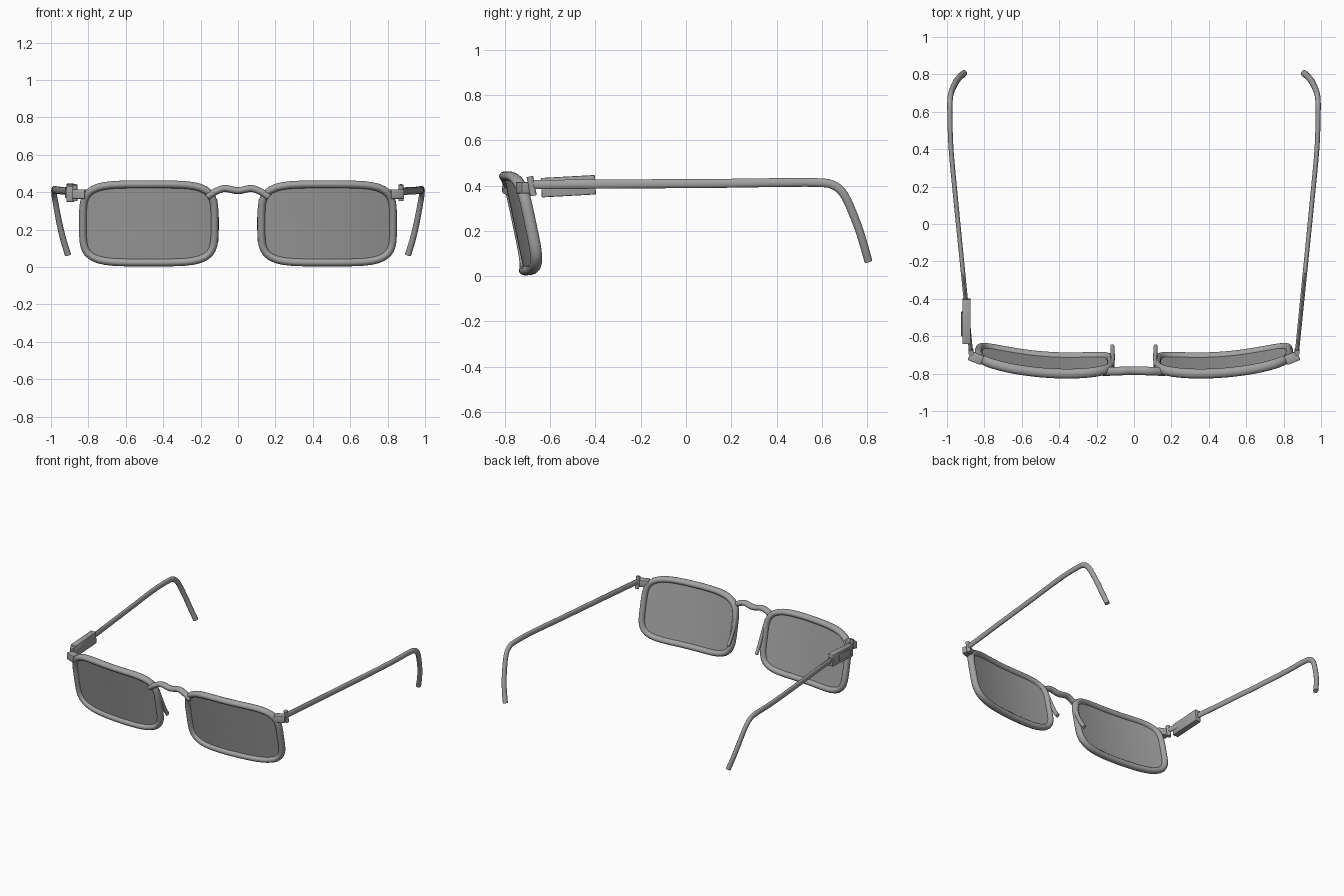
import bpy, bmesh, math
from mathutils import Vector, Matrix

if "Cube" in bpy.data.objects:
    bpy.data.objects.remove(bpy.data.objects["Cube"], do_unlink=True)

grey = bpy.data.materials.new("plain grey")
grey.use_nodes = True
GREY = (0.36, 0.36, 0.36, 1)
grey.diffuse_color = GREY
grey.node_tree.nodes["Principled BSDF"].inputs["Base Color"].default_value = GREY

X, Y = Vector((1, 0, 0)), Vector((0, 1, 0))


def finish(name, bm, angle=40):
    bmesh.ops.recalc_face_normals(bm, faces=bm.faces)
    mesh = bpy.data.meshes.new(name)
    bm.to_mesh(mesh)
    bm.free()
    mesh.materials.append(grey)
    obj = bpy.data.objects.new(name, mesh)
    bpy.context.collection.objects.link(obj)
    bpy.ops.object.select_all(action="DESELECT")
    obj.select_set(True)
    bpy.context.view_layer.objects.active = obj
    bpy.ops.object.shade_smooth_by_angle(angle=math.radians(angle))
    return obj


def smooth_path(points, steps=5):
    # Catmull-Rom curve through the points
    p = [Vector(q) for q in points]
    p = [2 * p[0] - p[1]] + p + [2 * p[-1] - p[-2]]
    out = []
    for a, b, c, d in zip(p, p[1:], p[2:], p[3:]):
        for i in range(steps):
            t = i / steps
            out.append(0.5 * (2 * b + (c - a) * t + (2 * a - 5 * b + 4 * c - d) * t ** 2
                              + (3 * b - a - 3 * c + d) * t ** 3))
    return out + [p[-2]]


def sweep(name, path, ref, start, end=None, closed=False, sides=14):
    # elliptical tube; each size is (half width along ref, half width across it)
    bm = bmesh.new()
    n = len(path)
    start, end = Vector(start), Vector(end or start)
    rings = []
    for i, p in enumerate(path):
        after = path[(i + 1) % n] if closed else path[min(i + 1, n - 1)]
        before = path[i - 1] if closed else path[max(i - 1, 0)]
        tangent = (after - before).normalized()
        side = (ref - tangent * ref.dot(tangent)).normalized()
        up = tangent.cross(side)
        w, h = start.lerp(end, i / (n - 1))
        angles = [math.tau * k / sides for k in range(sides)]
        rings.append([bm.verts.new(p + side * w * math.cos(a) + up * h * math.sin(a))
                      for a in angles])
    for i in range(n if closed else n - 1):
        r, s = rings[i], rings[(i + 1) % n]
        for k in range(sides):
            j = (k + 1) % sides
            bm.faces.new((r[k], r[j], s[j], s[k]))
    if not closed:
        bm.faces.new(rings[0])
        bm.faces.new(rings[-1])
    return finish(name, bm)


def box(name, center, size, turn, bevel=0.005):
    bm = bmesh.new()
    bmesh.ops.create_cube(bm, size=1)
    bmesh.ops.scale(bm, vec=size, verts=bm.verts)
    bmesh.ops.bevel(bm, geom=bm.edges[:], offset=bevel, segments=2, affect="EDGES", profile=0.5)
    bmesh.ops.transform(bm, matrix=Matrix.Translation(center) @ turn, verts=bm.verts)
    return finish(name, bm)


def front_surface(x, z):
    # wrapped and tilted sheet on which rims and lenses lie
    return -0.80 + 0.30 * (x - 0.35) ** 2 + 0.21 * (0.44 - z)


def outline(sx, scale=1.0, count=72, push=0.0):
    # rounded rectangle on the front sheet
    pts = []
    for i in range(count):
        a = math.tau * i / count
        c, s = math.cos(a), math.sin(a)
        r = scale / (abs(c) ** 4.5 + abs(s) ** 4.5) ** (1 / 4.5)
        x, z = 0.477 + 0.352 * r * c, 0.233 + 0.209 * r * s
        pts.append(Vector((sx * x, front_surface(x, z) + push, z)))
    return pts


def lens(name, sx):
    bm = bmesh.new()
    edges = []
    for push in (-0.004, 0.004):
        rings = [[bm.verts.new(p) for p in outline(sx, k / 6, push=push)] for k in range(1, 7)]
        bm.faces.new(rings[0])
        for r, s in zip(rings, rings[1:]):
            for k in range(len(r)):
                bm.faces.new((r[k - 1], r[k], s[k], s[k - 1]))
        edges.append(rings[-1])
    r, s = edges
    for k in range(len(r)):
        bm.faces.new((r[k - 1], r[k], s[k], s[k - 1]))
    return finish(name, bm)


for sx, label in ((1, "left"), (-1, "right")):
    def mirrored(points):
        return smooth_path([(sx * x, y, z) for x, y, z in points])

    # rim and lens
    sweep(label + "_rim", outline(sx), Y, (0.026, 0.021), closed=True)
    lens(label + "_lens", sx)

    # nose rest rod
    sweep(label + "_nose_rest", mirrored([(0.122, -0.765, 0.36), (0.114, -0.73, 0.27),
                                          (0.114, -0.69, 0.19), (0.116, -0.655, 0.14)]),
          X, (0.011, 0.015))

    # hinge tab and pin
    box(label + "_hinge_tab", (sx * 0.845, -0.716, 0.39), (0.075, 0.052, 0.05),
        Matrix.Rotation(sx * 0.38, 4, "Z"))
    sweep(label + "_hinge_pin", [Vector((sx * 0.872, -0.69, 0.44)),
                                 Vector((sx * 0.872, -0.674, 0.355))], X, (0.014, 0.015))

    # temple arm with curved ear end
    sweep(label + "_temple", mirrored([(0.872, -0.68, 0.404), (0.91, -0.3, 0.407),
                                       (0.95, 0.1, 0.409), (0.978, 0.4, 0.413),
                                       (0.984, 0.58, 0.413), (0.984, 0.65, 0.402),
                                       (0.978, 0.70, 0.357), (0.956, 0.752, 0.24),
                                       (0.935, 0.782, 0.15), (0.909, 0.806, 0.065)]),
          X, (0.011, 0.021), (0.017, 0.018))

# wavy bridge
sweep("bridge", smooth_path([(-0.165, -0.79, 0.375), (-0.12, -0.788, 0.403),
                             (-0.07, -0.786, 0.42), (0, -0.784, 0.408),
                             (0.07, -0.786, 0.42), (0.12, -0.788, 0.403),
                             (0.165, -0.79, 0.375)]), Y, (0.023, 0.019))

# clip-on module on the right temple, with a shallow outer plate
tilt = Matrix.Rotation(0.055, 4, "X")
box("temple_module", (-0.896, -0.52, 0.397), (0.044, 0.24, 0.086), tilt)
box("module_plate", (-0.918, -0.535, 0.397), (0.012, 0.13, 0.05), tilt, 0.003)
